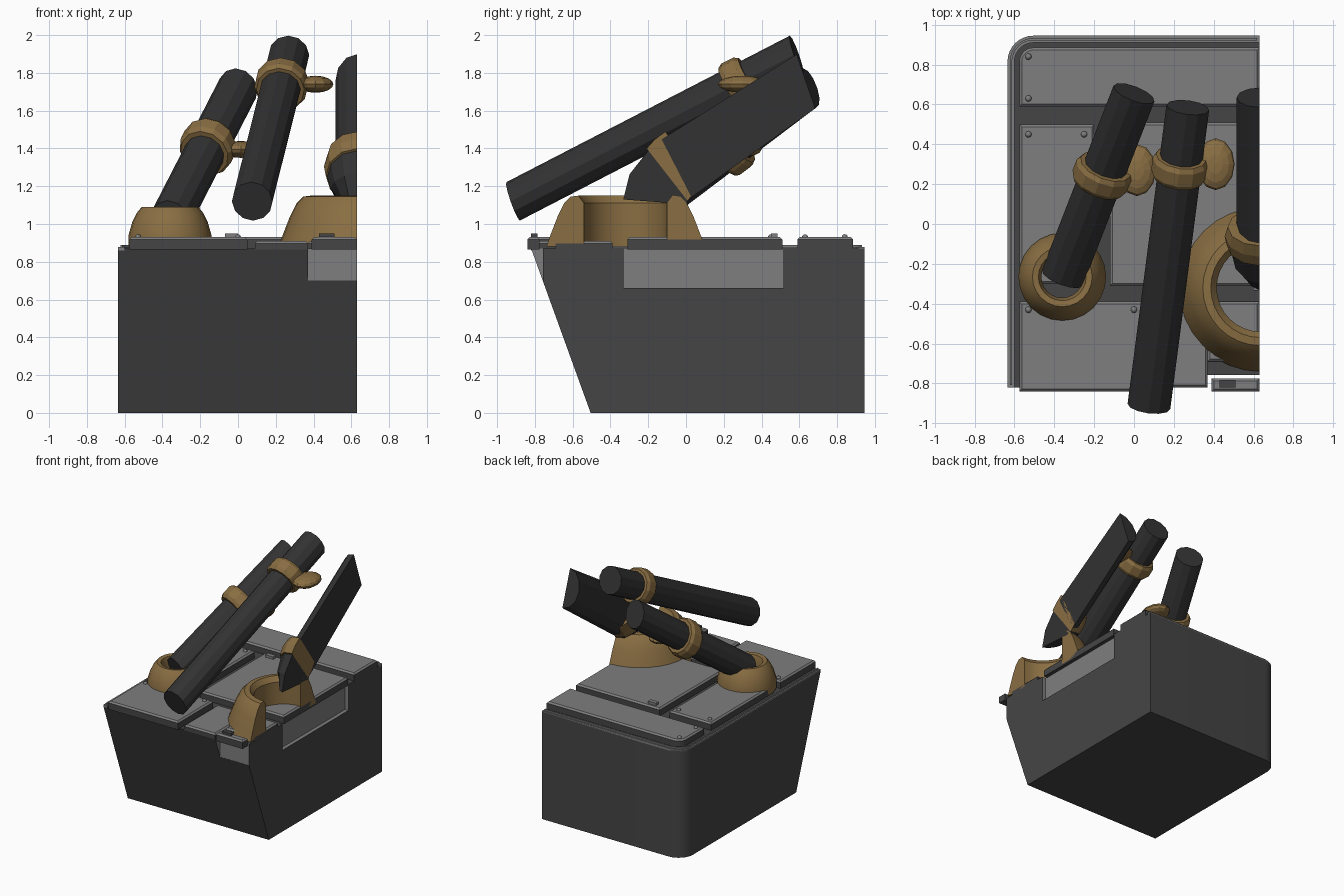
import bpy, bmesh
from math import sin, cos, pi, sqrt
from mathutils import Vector as V

if "Cube" in bpy.data.objects:
    bpy.data.objects.remove(bpy.data.objects["Cube"])

CUT = 0.63       # flat side where the model is sliced
FRONT = -0.84
DECK = 0.87
TOP = 0.93


def material(name, r, g, b):
    m = bpy.data.materials.new(name)
    m.use_nodes = True
    m.diffuse_color = (r, g, b, 1)
    m.node_tree.nodes["Principled BSDF"].inputs["Base Color"].default_value = (r, g, b, 1)
    return m


hull = material("dark hull grey", 0.06, 0.06, 0.06)
plate = material("light plate grey", 0.21, 0.21, 0.21)
gun = material("gun black", 0.032, 0.032, 0.032)
gold = material("old gold", 0.25, 0.155, 0.055)


def finish(name, bm, *mats, smooth=False, cut=False):
    bmesh.ops.recalc_face_normals(bm, faces=bm.faces)
    if cut:
        res = bmesh.ops.bisect_plane(bm, geom=bm.verts[:] + bm.edges[:] + bm.faces[:],
                                     plane_co=(CUT, 0, 0), plane_no=(1, 0, 0), clear_outer=True)
        edges = [e for e in res["geom_cut"] if isinstance(e, bmesh.types.BMEdge)]
        bmesh.ops.holes_fill(bm, edges=edges, sides=0)
        bmesh.ops.recalc_face_normals(bm, faces=bm.faces)
    me = bpy.data.meshes.new(name)
    bm.to_mesh(me)
    bm.free()
    for m in mats:
        me.materials.append(m)
    ob = bpy.data.objects.new(name, me)
    bpy.context.collection.objects.link(ob)
    if smooth:
        bpy.ops.object.select_all(action="DESELECT")
        ob.select_set(True)
        bpy.context.view_layer.objects.active = ob
        bpy.ops.object.shade_smooth_by_angle(angle=0.6)
    return ob


def prism(points, z0, z1):
    bm = bmesh.new()
    low = [bm.verts.new((x, y, z0)) for x, y in points]
    high = [bm.verts.new((x, y, z1)) for x, y in points]
    bm.faces.new(low)
    bm.faces.new(high)
    n = len(points)
    for i in range(n):
        j = (i + 1) % n
        bm.faces.new((low[i], low[j], high[j], high[i]))
    bmesh.ops.recalc_face_normals(bm, faces=bm.faces)
    return bm


def rect(x0, x1, y0, y1):
    return [(x0, y0), (x0, y1), (x1, y1), (x1, y0)]


def outline(d, y0):
    # left edge, rounded back corner, back edge; inset by d
    r = 0.13 - d
    arc = [(-0.505 - r * cos(i * pi / 16), 0.815 + r * sin(i * pi / 16)) for i in range(9)]
    return [(d - 0.635, y0)] + arc + [(CUT, 0.945 - d)]


def panel(name, points, top=TOP):
    bm = prism(points, DECK - 0.005, top)
    rim = [e for e in bm.edges if all(v.co.z > top - 0.001 for v in e.verts)]
    bmesh.ops.bevel(bm, geom=rim, offset=0.012, segments=1, affect="EDGES")
    bm.normal_update()
    for f in bm.faces:
        f.material_index = 0 if f.normal.z > 0.3 else 1
    return finish(name, bm, plate, hull)


# hull with sloping front
bm = prism(outline(0, -0.82) + [(CUT, -0.82)], 0, DECK)
for v in bm.verts:
    if v.co.y < -0.8 and v.co.z < 0.1:
        v.co.y = -0.505
body = finish("hull_body", bm, hull, plate, smooth=True)

# recesses in the hull side and front
for x0, y0, y1, z0 in ((0.60, -0.33, 0.515, 0.66), (0.37, -1, -0.757, 0.70)):
    cutter = finish("cutter", prism(rect(x0, 0.8, y0, y1), z0, 1), plate)
    cutter.hide_render = True
    mod = body.modifiers.new("recess", "BOOLEAN")
    mod.object, mod.operation, mod.solver = cutter, "DIFFERENCE", "EXACT"
    mod.material_mode = "TRANSFER"
    bpy.context.view_layer.objects.active = body
    bpy.ops.object.modifier_apply(modifier=mod.name)
    bpy.data.objects.remove(cutter)

# raised rim around the deck
bm = prism(outline(0, -0.82) + outline(0.035, -0.82)[::-1], DECK - 0.01, 0.89)
rim = [e for e in bm.edges if all(v.co.z > 0.88 for v in e.verts)]
bmesh.ops.bevel(bm, geom=rim, offset=0.012, segments=2, affect="EDGES")
finish("deck_rim", bm, plate, smooth=True)

# deck panels
panel("back_panel", outline(0.06, 0.59) + [(CUT, 0.59)])
panel("middle_right_panel", rect(-0.575, -0.2, -0.3, 0.5))
panel("center_panel", rect(-0.12, CUT, -0.31, 0.51))
panel("front_right_panel", rect(-0.575, 0.05, FRONT, -0.39))
panel("front_center_panel", rect(0.09, 0.37, -0.82, -0.39), 0.91)
panel("front_left_panel", rect(0.37, CUT, -0.69, -0.39), 0.91)
panel("front_latch_plate", rect(0.39, CUT, FRONT, -0.775))
finish("latch_block", prism(rect(0.43, 0.51, -0.82, -0.785), 0.92, 0.95), hull)
finish("center_latch_block", prism(rect(-0.07, 0.0, 0.45, 0.485), 0.92, 0.95), plate)

# bolts
for x, y in ((-0.53, 0.84), (-0.53, 0.63), (-0.53, 0.45), (-0.25, 0.45), (-0.53, -0.43), (0, -0.43)):
    bm = bmesh.new()
    bmesh.ops.create_uvsphere(bm, u_segments=10, v_segments=6, radius=0.016)
    bmesh.ops.translate(bm, verts=bm.verts, vec=(x, y, TOP))
    finish("bolt", bm, plate, smooth=True)


def loft(name, rings, mat, n=12, cut=False):
    # each ring is a centre with two half axes
    bm = bmesh.new()
    loops = [[bm.verts.new(c + u * sin(2 * pi * i / n) + v * cos(2 * pi * i / n))
              for i in range(n)] for c, u, v in rings]
    for a, b in zip(loops, loops[1:]):
        for i in range(n):
            j = (i + 1) % n
            bm.faces.new((a[i], a[j], b[j], b[i]))
    bm.faces.new(loops[0])
    bm.faces.new(loops[-1])
    return finish(name, bm, mat, cut=cut)


def dome(name, x, y, profile, n, cut=False):
    bm = bmesh.new()
    loops = [[bm.verts.new((x + r * cos(2 * pi * i / n), y + r * sin(2 * pi * i / n), z))
              for r, z in profile] for i in range(n)]
    m = len(profile)
    for i in range(n):
        a, b = loops[i], loops[(i + 1) % n]
        for k in range(m):
            bm.faces.new((a[k], a[(k + 1) % m], b[(k + 1) % m], b[k]))
    finish(name, bm, gold, smooth=True, cut=cut)


# gun mounts
dome("small_mount", -0.36, -0.265, [(0.22, 0.88), (0.22, 0.94), (0.20, 1.01), (0.175, 1.06), (0.15, 1.09),
                                    (0.12, 1.085), (0.105, 1.04), (0.105, 0.88)], 24)
dome("large_mount", 0.635, -0.32, [(0.42, 0.88), (0.395, 0.95), (0.36, 1.04), (0.325, 1.11), (0.29, 1.145),
                                   (0.25, 1.15), (0.22, 1.11), (0.22, 0.88)], 32, cut=True)


# long barrels with a clamp and a side lug each
def barrel(name, start, end, radius, at, clamp_radius, lug):
    a, b = V(start), V(end)
    head = V((b.x - a.x, b.y - a.y, 0)).normalized()
    side = V((head.y, -head.x, 0))
    axis = (b - a).normalized()

    def ring(p, r, tilt):
        return p, side * r, (V((0, 0, 1)) * sqrt(1 - tilt * tilt) - head * tilt) * r

    loft(name + "_barrel", [ring(a, radius, 0.33), ring(b, radius, 0.33)], gun)
    mid = a.lerp(b, at)
    loft(name + "_clamp", [ring(mid + axis * s, r * clamp_radius, 0.48) for s, r in
                           ((-0.06, 0.9), (-0.035, 1), (0.035, 1), (0.06, 0.9))], gold)
    bm = bmesh.new()
    bmesh.ops.create_uvsphere(bm, u_segments=12, v_segments=8, radius=1)
    for v in bm.verts:
        v.co = V((v.co.x * 0.095, v.co.y * 0.13, v.co.z * 0.045)) + V(lug)
    finish(name + "_lug", bm, gold)


barrel("right", (-0.36, -0.27, 1.02), (0, 0.655, 1.72), 0.11, 0.555, 0.148, (0.015, 0.27, 1.395))
barrel("middle", (0.075, -0.915, 1.12), (0.27, 0.585, 1.895), 0.108, 0.8, 0.142, (0.41, 0.3, 1.74))


# sliced barrel: rings given by their bottom and top points
def slab(rx, by, bz, ty, tz):
    low, high = V((0.635, by, bz)), V((0.635, ty, tz))
    return (low + high) / 2, V((rx, 0, 0)), (high - low) / 2


loft("left_barrel", [slab(0.12, 0.03, 1.14, -0.13, 1.45), slab(0.12, 0.685, 1.61, 0.585, 1.9)],
     gun, cut=True)
loft("left_breech", [slab(0.09, 0.0, 1.105, -0.335, 1.13), slab(0.145, 0.005, 1.11, -0.3, 1.265),
                     slab(0.165, 0.01, 1.12, -0.2, 1.39)], gun, cut=True)
loft("left_clamp", [slab(0.17, 0.0, 1.11, -0.21, 1.4), slab(0.18, 0.04, 1.16, -0.165, 1.45),
                    slab(0.165, 0.08, 1.22, -0.11, 1.49)], gold, cut=True)
